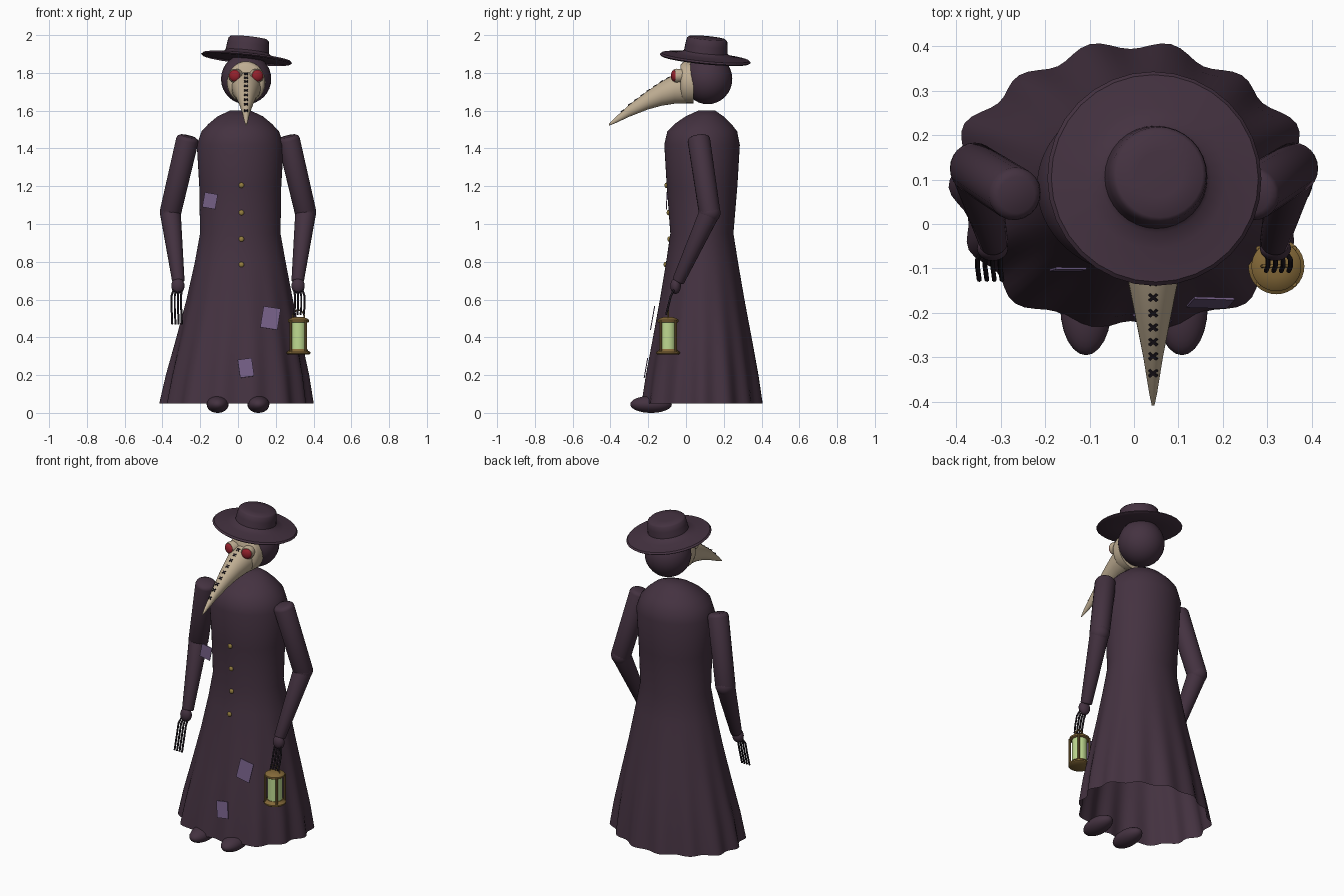
import bpy, bmesh, math
from math import sin, cos, pi, radians
from mathutils import Vector, Matrix

if "Cube" in bpy.data.objects:
    bpy.data.objects.remove(bpy.data.objects["Cube"])


def material(name, r, g, b):
    m = bpy.data.materials.new(name)
    m.use_nodes = True
    m.diffuse_color = (r, g, b, 1)
    bsdf = next(n for n in m.node_tree.nodes if n.type == "BSDF_PRINCIPLED")
    bsdf.inputs["Base Color"].default_value = (r, g, b, 1)
    return m


CLOTH = material("dark plum cloth", .058, .032, .052)
BONE = material("bone leather", .52, .42, .29)
RED = material("red glass", .30, .015, .025)
BLACK = material("black thread", .014, .010, .015)
PATCH = material("lavender patch", .17, .11, .23)
BRASS = material("aged brass", .23, .14, .04)
GOLD = material("button gold", .30, .21, .05)
GLOW = material("pale green glass", .52, .70, .28)


def finish(name, bm, mat, matrix=None, angle=40):
    if matrix is not None:
        bm.transform(matrix)
    bmesh.ops.recalc_face_normals(bm, faces=bm.faces)
    me = bpy.data.meshes.new(name)
    bm.to_mesh(me)
    bm.free()
    me.materials.append(mat)
    ob = bpy.data.objects.new(name, me)
    bpy.context.collection.objects.link(ob)
    bpy.ops.object.select_all(action="DESELECT")
    ob.select_set(True)
    bpy.context.view_layer.objects.active = ob
    bpy.ops.object.shade_smooth_by_angle(angle=radians(angle))
    return ob


def loft(name, rings, mat, cap_start=True, cap_end=True, matrix=None):
    """Skin a list of equally long point rings."""
    bm = bmesh.new()
    loops = [[bm.verts.new(p) for p in ring] for ring in rings]
    n = len(loops[0])
    for a, b in zip(loops, loops[1:]):
        for i in range(n):
            j = (i + 1) % n
            bm.faces.new((a[i], a[j], b[j], b[i]))
    if cap_start:
        bm.faces.new(loops[0])
    if cap_end:
        bm.faces.new(loops[-1])
    return finish(name, bm, mat, matrix)


def lathe(name, profile, mat, matrix, n=32):
    rings = [[(r * cos(2 * pi * i / n), r * sin(2 * pi * i / n), z) for i in range(n)]
             for r, z in profile]
    return loft(name, rings, mat, matrix=matrix)


def ball(name, at, radii, mat, rot=Matrix()):
    bm = bmesh.new()
    bmesh.ops.create_uvsphere(bm, u_segments=24, v_segments=16, radius=1)
    return finish(name, bm, mat, Matrix.Translation(at) @ rot @ Matrix.Diagonal((*radii, 1)), 180)


def box(name, at, size, mat, rot=Matrix()):
    bm = bmesh.new()
    bmesh.ops.create_cube(bm, size=1)
    return finish(name, bm, mat, Matrix.Translation(at) @ rot @ Matrix.Diagonal((*size, 1)))


def limb(name, a, b, r1, r2, mat, n=20, lip=0.0):
    """Tapered rod between two points, with optional rounded ends."""
    a, b = Vector(a), Vector(b)
    d = b - a
    L = d.length
    place = Matrix.Translation(a) @ d.to_track_quat("Z", "Y").to_matrix().to_4x4()
    prof = [(r1, 0), (r2, L)]
    if lip:
        prof = [(r1 * .7, -lip), (r1 * .92, -lip * .6)] + prof + [(r2 * .92, L + lip * .6), (r2 * .7, L + lip)]
    return lathe(name, prof, mat, place, n)


def wire(name, points, radius, mat):
    cu = bpy.data.curves.new(name, "CURVE")
    cu.dimensions = "3D"
    cu.bevel_depth = radius
    cu.bevel_resolution = 2
    cu.use_fill_caps = True
    sp = cu.splines.new("POLY")
    sp.points.add(len(points) - 1)
    for p, co in zip(sp.points, points):
        p.co = (*co, 1)
    cu.materials.append(mat)
    ob = bpy.data.objects.new(name, cu)
    bpy.context.collection.objects.link(ob)


def sample(table, key):
    """Linear lookup in a table sorted by descending first column."""
    for p, q in zip(table, table[1:]):
        if p[0] >= key >= q[0]:
            t = (p[0] - key) / (p[0] - q[0])
            return [u + (v - u) * t for u, v in zip(p, q)]


# Coat: height, centre y, half width, half depth; folds grow towards the open hem
COAT = [(1.60, .11, .055, .045), (1.57, .098, .12, .10), (1.53, .09, .168, .15),
        (1.49, .086, .205, .185), (1.42, .085, .23, .20), (1.2, .085, .217, .187),
        (.95, .084, .213, .167), (.8, .085, .24, .19), (.6, .085, .28, .225),
        (.4, .085, .325, .262), (.2, .083, .37, .297), (.05, .082, .395, .317)]
rings = []
for z, cy, rx, ry in COAT:
    fold = .035 * max(0, (.8 - z) / .75) ** 1.4
    ring = []
    for i in range(112):
        t = 2 * pi * i / 112
        k = 1 + fold * (cos(14 * t) + .5 * sin(5 * t))
        ring.append((.012 - .02 * fold / .035 + rx * k * cos(t), cy + ry * k * sin(t), z))
    rings.append(ring)
loft("coat", rings, CLOTH, cap_end=False)

# Buttons down the coat front
for z in (1.205, 1.06, .92, .785):
    _, cy, _, ry = sample(COAT, z)
    ball("button", (.018, cy - ry - .002, z), (.014, .009, .014), GOLD)

# Sewn-on patches
for x, y, z, w, h, tilt, roll in ((-.148, -.102, 1.123, .07, .08, 3, 10),
                                  (.172, -.177, .502, .092, .115, 10, 9),
                                  (.042, -.212, .238, .075, .098, 10, -8)):
    rot = Matrix.Rotation(radians(-tilt), 4, "X") @ Matrix.Rotation(radians(roll), 4, "Y")
    box("patch", (x, y, z), (w, .005, h), PATCH, rot)

# Arms, hands, shoes
for s, side in ((1, "left"), (-1, "right")):
    elbow = (s * .358, .125, 1.06)
    limb(side + "_upper_arm", (s * .268, .068, 1.445), elbow, .06, .057, CLOTH, lip=.02)
    ball(side + "_elbow", elbow, (.056, .058, .056), CLOTH)
    limb(side + "_forearm", elbow, (s * .316, -.04, .70), .055, .033, CLOTH, lip=.008)
    ball(side + "_hand", (s * .318, -.055, .672), (.035, .028, .042), CLOTH)
    ball(side + "_shoe", (s * .108, -.185, .045), (.058, .11, .045), CLOTH)
    drop = .52 if s > 0 else .47
    for i in range(4):
        x = s * (.293 + .017 * i)
        out = s * .008
        wire(side + "_finger", [(s * .318 + (x - s * .318) * .8, -.06, .66), (x + out, -.08, .62),
                                (x + out, -.095, .56), (x + out * .5, -.105 if s > 0 else -.125, drop)],
             .0055, BLACK)

# Head and hat
CX = .043
ball("head", (CX, .115, 1.768), (.133, .13, .134), CLOTH)
hat = (Matrix.Translation((CX + .003, .102, 1.878)) @ Matrix.Rotation(radians(6), 4, "Y")
       @ Matrix.Rotation(radians(-5.5), 4, "X"))
lathe("hat", [(.02, -.006), (.12, -.006), (.233, -.009), (.242, -.002), (.234, .007), (.16, .016),
              (.125, .026), (.116, .034), (.112, .07), (.107, .1), (.098, .108), (.05, .11)],
      CLOTH, hat)


def upright_ring(y, z, rx, rz, n=28):
    return [(CX + rx * cos(2 * pi * i / n), y, z + rz * sin(2 * pi * i / n)) for i in range(n)]


# Mask plate and curved beak: y, centre z, half width, half height
loft("mask", [upright_ring(*r) for r in ((.04, 1.75, .102, .112), (-.002, 1.75, .101, .111),
                                         (-.02, 1.75, .095, .104), (-.03, 1.75, .08, .09))], BONE)
BEAK = [(0, 1.725, .08, .088), (-.06, 1.715, .072, .078), (-.13, 1.69, .056, .064),
        (-.2, 1.657, .042, .05), (-.3, 1.60, .022, .032), (-.38, 1.545, .009, .014),
        (-.408, 1.525, .003, .004)]
loft("beak", [upright_ring(*r) for r in BEAK], BONE)

# Cross stitches along the beak ridge
for y in (-.06, -.095, -.13, -.165, -.2, -.232, -.265, -.297, -.335):
    _, z, _, rz = sample(BEAK, y)
    for turn in (45, -45):
        rot = Matrix.Rotation(radians(31), 4, "X") @ Matrix.Rotation(radians(turn), 4, "Z")
        box("stitch", (CX, y, z + rz), (.024, .006, .006), BLACK, rot)

# Goggle eyes
for s, side in ((1, "left"), (-1, "right")):
    rot = Matrix.Rotation(radians(s * 14), 4, "Z") @ Matrix.Rotation(pi / 2, 4, "X")
    place = Matrix.Translation((CX + s * .05, -.02, 1.785)) @ rot
    lathe(side + "_goggle_rim", [(.036, 0), (.037, .035), (.033, .044), (.028, .044)], BONE, place, 24)
    ball(side + "_lens", place @ Vector((0, 0, .042)), (.031, .031, .018), RED, rot)

# Lantern: base, glass, cap, four posts and a wire handle
LX, LY = .32, -.095
at = Matrix.Translation((LX, LY, 0))
lathe("lantern_base", [(.058, .31), (.063, .314), (.063, .322), (.052, .328), (.046, .338)], BRASS, at)
lathe("lantern_glass", [(.042, .335), (.042, .482)], GLOW, at)
lathe("lantern_cap", [(.05, .478), (.056, .482), (.056, .492), (.046, .5), (.025, .507)], BRASS, at)
for k in range(4):
    a = pi / 4 + k * pi / 2
    x, y = LX + .056 * cos(a), LY + .056 * sin(a)
    limb("lantern_post", (x, y, .32), (x, y, .488), .0065, .0065, BRASS, 8)
wire("lantern_handle", [(LX + .032 * cos(pi * i / 12), LY, .5 + .045 * sin(pi * i / 12))
                        for i in range(13)], .004, BRASS)
